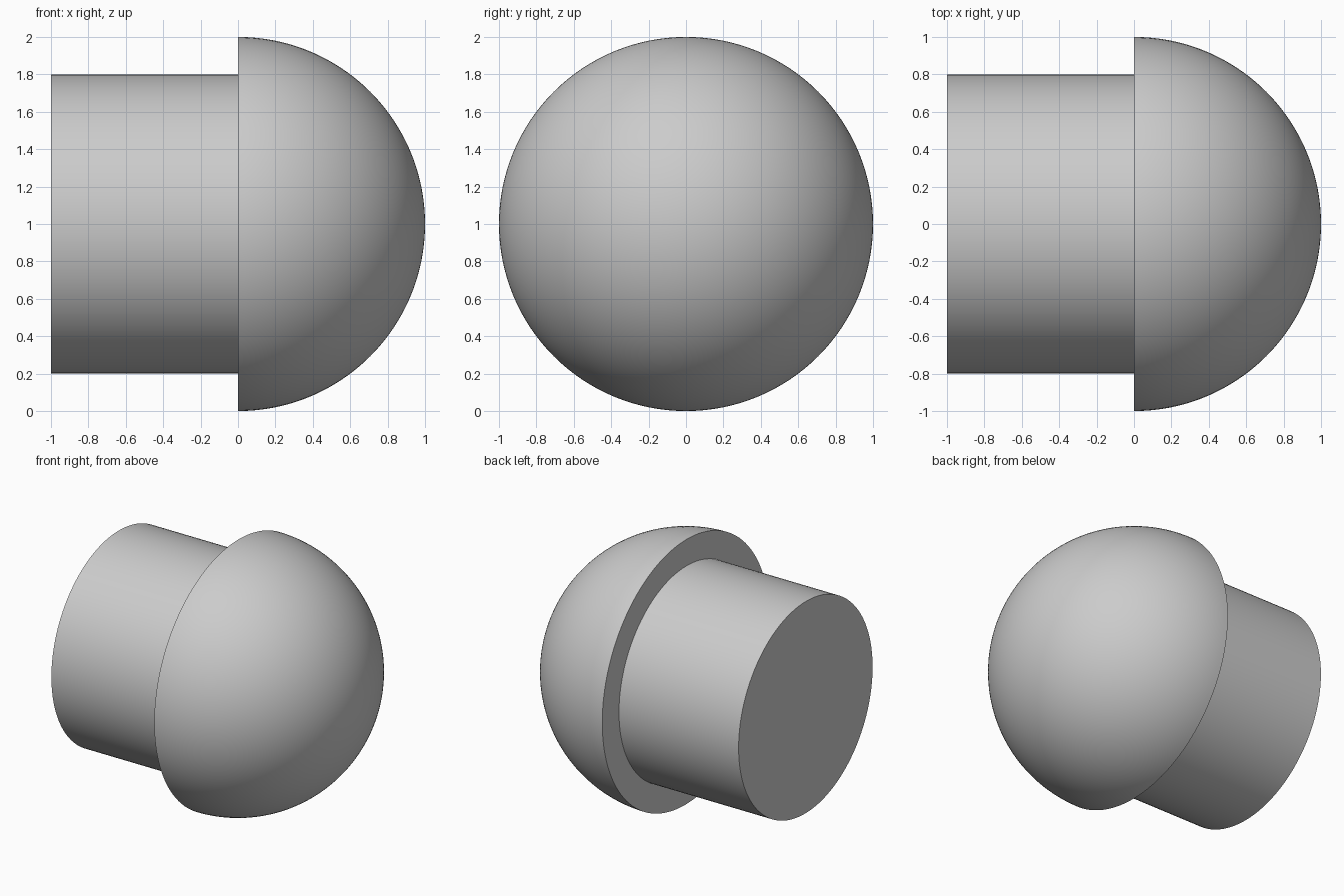
import bpy
import bmesh
from math import sin, cos, pi, radians
from mathutils import Matrix, Vector

cube = bpy.data.objects.get("Cube")
if cube:
    bpy.data.objects.remove(cube, do_unlink=True)

SEGMENTS = 128
DOME_RADIUS = 1.0
SHANK_RADIUS = 0.8
SHANK_LENGTH = 1.0
DOME_STEPS = 48

# Single plain grey finish
grey = bpy.data.materials.new("plain_grey")
grey.use_nodes = True
colour = (0.6, 0.6, 0.6, 1.0)
grey.diffuse_color = colour
grey.node_tree.nodes["Principled BSDF"].inputs["Base Color"].default_value = colour

# Half outline: shank end, shank side, shoulder, then the dome arc to its tip
profile = [(-SHANK_LENGTH, 0), (-SHANK_LENGTH, SHANK_RADIUS), (0, SHANK_RADIUS)]
for i in range(DOME_STEPS + 1):
    a = pi / 2 * (1 - i / DOME_STEPS)
    profile.append((DOME_RADIUS * cos(a), DOME_RADIUS * sin(a)))

# Revolve the outline around the x axis into one closed solid
bm = bmesh.new()
verts = [bm.verts.new((x, 0, r)) for x, r in profile]
edges = [bm.edges.new(pair) for pair in zip(verts, verts[1:])]
bmesh.ops.spin(bm, geom=verts + edges, cent=(0, 0, 0), axis=(1, 0, 0),
               angle=2 * pi, steps=SEGMENTS, use_merge=True)
bmesh.ops.remove_doubles(bm, verts=bm.verts, dist=0.0001)
bmesh.ops.recalc_face_normals(bm, faces=bm.faces)
bmesh.ops.transform(bm, matrix=Matrix.Translation(Vector((0, 0, DOME_RADIUS))),
                    verts=bm.verts)

mesh = bpy.data.meshes.new("domed_plug")
bm.to_mesh(mesh)
bm.free()
mesh.materials.append(grey)
plug = bpy.data.objects.new("domed_plug", mesh)
bpy.context.collection.objects.link(plug)

# Smooth curved surfaces, crisp rims
bpy.ops.object.select_all(action="DESELECT")
plug.select_set(True)
bpy.context.view_layer.objects.active = plug
bpy.ops.object.shade_smooth_by_angle(angle=radians(30))
